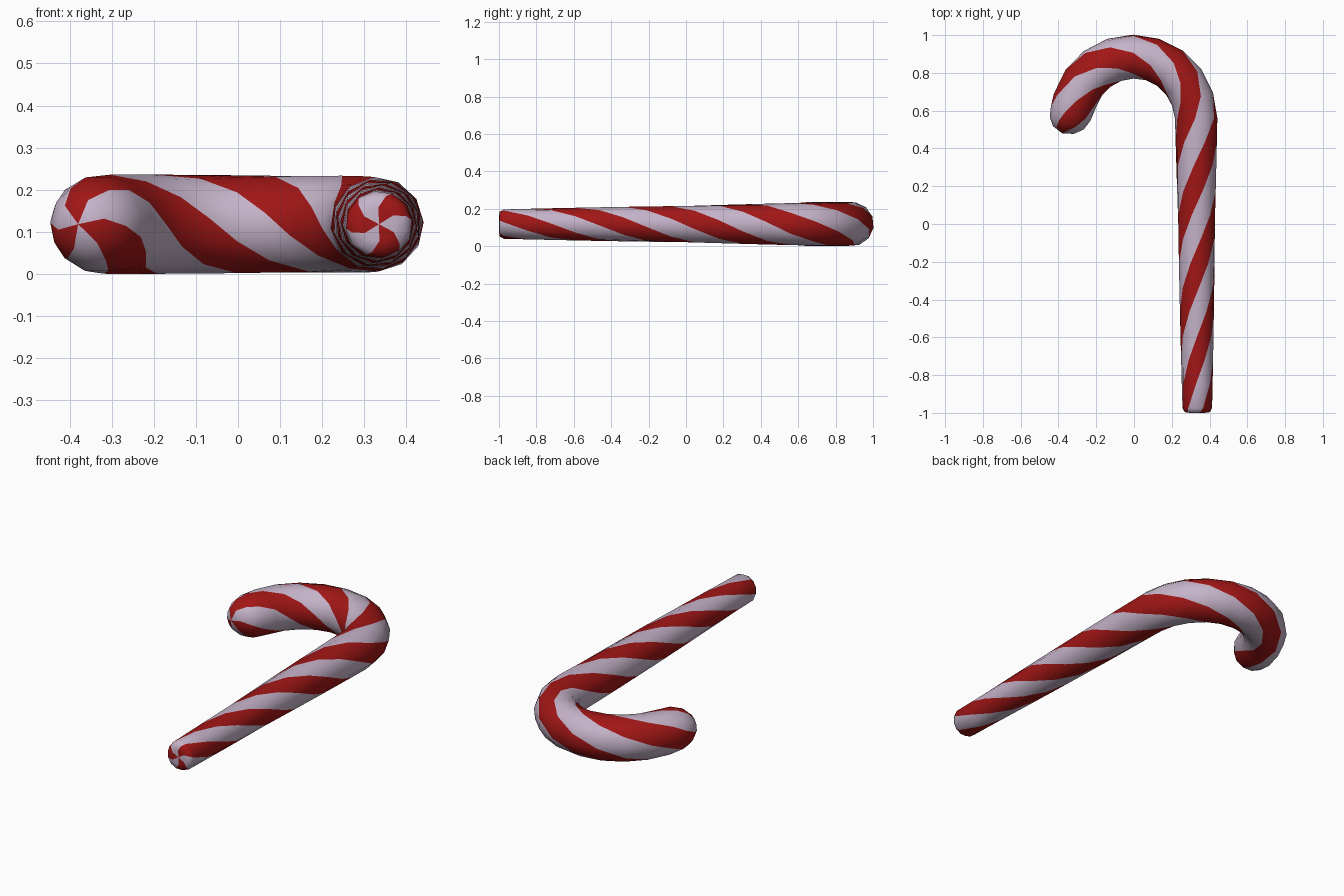
import bpy, bmesh
from math import sin, cos, pi, radians
from mathutils import Vector

if "Cube" in bpy.data.objects:
    bpy.data.objects.remove(bpy.data.objects["Cube"])

SIDES = 12            # two faces per stripe, three red and three white stripes
TURN = 1.40           # length of one full stripe turn
PHASE = 0.83          # where along the shaft a red stripe faces outward
ZC = 0.119            # height of the centre line
BEND = 0.56           # where the straight shaft becomes the hook
R_HOOK = 0.326        # hook centre-line radius
UP = Vector((0, 0, 1))


def material(name, rgb):
    m = bpy.data.materials.new(name)
    m.diffuse_color = (*rgb, 1)
    m.use_nodes = True
    m.node_tree.nodes["Principled BSDF"].inputs["Base Color"].default_value = m.diffuse_color
    return m


def tube_radius(s):
    return min(0.118, 0.079 + 0.039 * (s + 0.98) / 1.8)


# stations: (centre, outward direction, radius, distance along the cane)
stations = []
out = Vector((1, 0, 0))

# shaft end, with a small rounded rim
for y, r, s in ((-1.0, 0.040, -1.07), (-0.996, 0.068, -1.01), (-0.975, 0.079, -0.975)):
    stations.append((Vector((0.335, y, ZC)), out, r, s))

# straight shaft
n = 12
for i in range(1, n + 1):
    y = -0.975 + (BEND + 0.975) * i / n
    x = 0.335 + (R_HOOK + 0.003 - 0.335) * i / n
    stations.append((Vector((x, y, ZC)), out, tube_radius(y), y))

# hook
n = 9
for i in range(1, n + 1):
    a = radians(163) * i / n
    d = Vector((cos(a), sin(a), 0))
    s = BEND + R_HOOK * a
    stations.append((Vector((0, BEND, ZC)) + d * R_HOOK, d, tube_radius(s), s))

# rounded hook tip
d = Vector((-0.94, 0.34, 0)).normalized()
for x, y, r, s in ((-0.335, 0.585, 0.115, 1.56), (-0.356, 0.533, 0.096, 1.61),
                   (-0.373, 0.497, 0.060, 1.67)):
    stations.append((Vector((x, y, ZC)), d, r, s))

bm = bmesh.new()
rings = []
for c, d, r, s in stations:
    twist = -(s + PHASE) / TURN * 2 * pi - 2 * pi / SIDES
    ring = []
    for k in range(SIDES):
        a = twist + 2 * pi * k / SIDES
        ring.append(bm.verts.new(c + r * (cos(a) * d + sin(a) * UP)))
    rings.append(ring)


def stripe(k):
    return 0 if k % 4 < 2 else 1


# skin between the rings
for a, b in zip(rings, rings[1:]):
    for k in range(SIDES):
        j = (k + 1) % SIDES
        bm.faces.new((a[k], a[j], b[j], b[k])).material_index = stripe(k)

# pinwheel fans closing both ends
for ring, pole in ((rings[0], (0.335, -1.0, ZC)), (rings[-1], (-0.380, 0.480, ZC))):
    p = bm.verts.new(pole)
    for k in range(SIDES):
        bm.faces.new((ring[k], ring[(k + 1) % SIDES], p)).material_index = stripe(k)

bmesh.ops.recalc_face_normals(bm, faces=bm.faces)
mesh = bpy.data.meshes.new("striped_cane")
bm.to_mesh(mesh)
bm.free()
mesh.materials.append(material("red_stripe", (0.36, 0.008, 0.008)))
mesh.materials.append(material("white_stripe", (0.56, 0.45, 0.58)))
cane = bpy.data.objects.new("striped_cane", mesh)
bpy.context.collection.objects.link(cane)

# rest the lowest point on the ground
cane.location.z = -min(v.co.z for v in mesh.vertices)

bpy.context.view_layer.objects.active = cane
cane.select_set(True)
bpy.ops.object.shade_smooth_by_angle(angle=radians(85))
